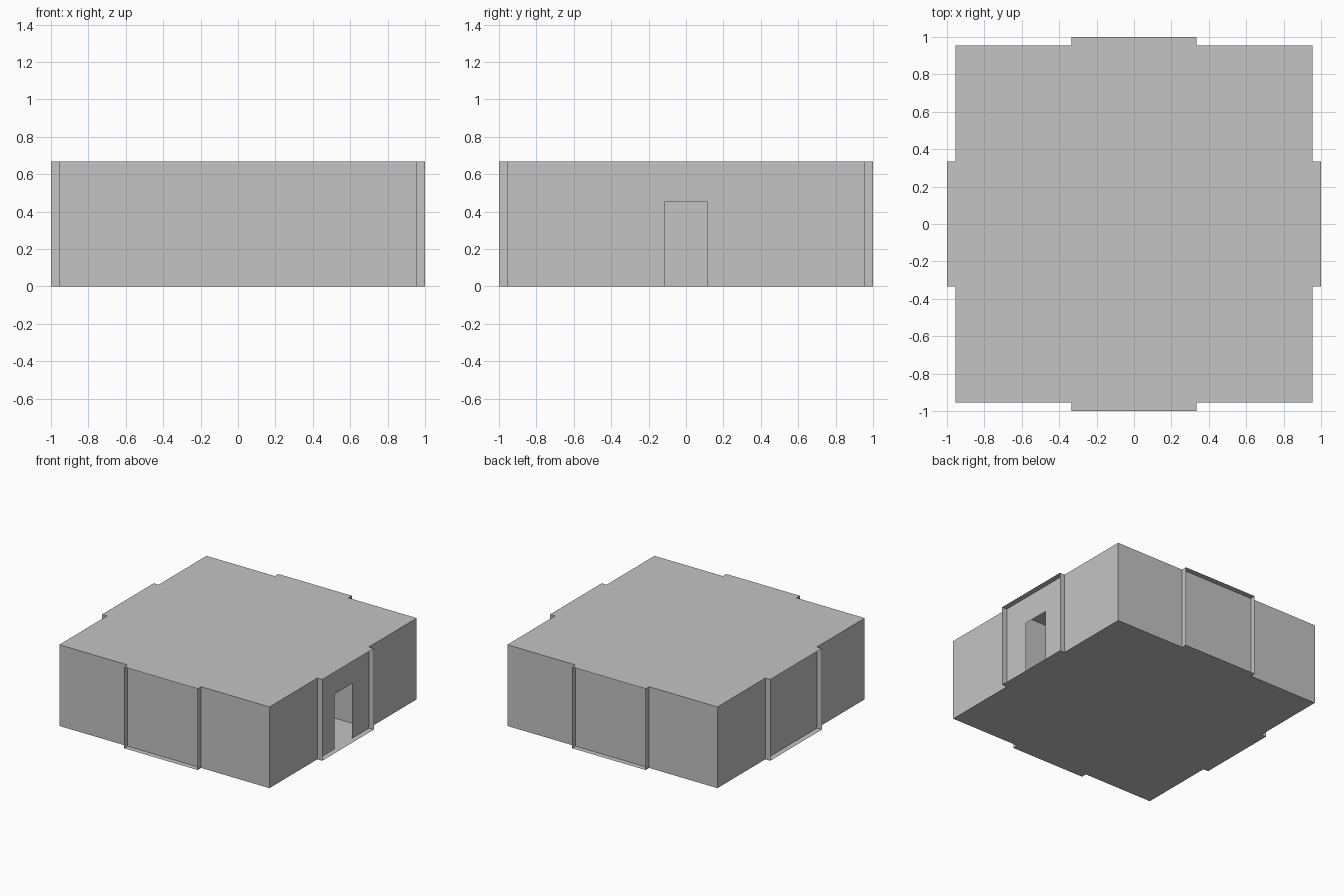
import bpy
from math import pi
from mathutils import Matrix

cube = bpy.data.objects.get("Cube")
if cube:
    bpy.data.objects.remove(cube, do_unlink=True)

HALF = 1.0        # reach of the corridor ends
WALL = 0.955      # outer wall faces
PASSAGE = 0.334   # half width of the corridors
HEIGHT = 0.667
DOOR_W, DOOR_H = 0.115, 0.45

grey = bpy.data.materials.new("plain grey")
grey.use_nodes = True
colour = (0.55, 0.55, 0.55, 1)
grey.diffuse_color = colour
grey.node_tree.nodes["Principled BSDF"].inputs["Base Color"].default_value = colour


def add_object(name, verts, faces, turn=0):
    mesh = bpy.data.meshes.new(name)
    mesh.from_pydata(verts, [], faces)
    mesh.transform(Matrix.Rotation(turn * pi / 2, 4, "Z"))
    mesh.materials.append(grey)
    obj = bpy.data.objects.new(name, mesh)
    bpy.context.collection.objects.link(obj)
    return obj


def ribbon(name, path, turn=0):
    """Upright sheet walls following a path in plan."""
    n = len(path)
    verts = [(x, y, z) for z in (0, HEIGHT) for x, y in path]
    faces = [(i, i + 1, n + i + 1, n + i) for i in range(n - 1)]
    add_object(name, verts, faces, turn)


# Floor and roof: square plan with a shallow tab on each side
corner = [(HALF, -PASSAGE), (HALF, PASSAGE), (WALL, PASSAGE), (WALL, WALL), (PASSAGE, WALL)]
plan = []
for turn in range(4):
    for x, y in corner[:4]:
        for _ in range(turn):
            x, y = -y, x
        plan.append((x, y))
    x, y = corner[4]
    for _ in range(turn):
        x, y = -y, x
    plan.append((x, y))
ring = list(range(len(plan)))
add_object("roof", [(x, y, HEIGHT) for x, y in plan], [ring])
add_object("floor", [(x, y, 0) for x, y in plan], [ring[::-1]])

sides = ["right", "back", "left", "front"]
for turn, side in enumerate(sides):
    # Outer corner walls and the crossing corridor walls behind them
    ribbon(f"outer_wall_{side}", [(WALL, PASSAGE), (WALL, WALL), (PASSAGE, WALL)], turn)
    ribbon(f"corridor_wall_{side}",
           [(PASSAGE, HALF), (PASSAGE, PASSAGE), (HALF, PASSAGE)], turn)
    # Recessed panel closing each corridor end
    if side != "right":
        ribbon(f"end_panel_{side}", [(WALL, -PASSAGE), (WALL, PASSAGE)], turn)

# End panel with the doorway
outline = [(-PASSAGE, 0), (-DOOR_W, 0), (-DOOR_W, DOOR_H), (DOOR_W, DOOR_H),
           (DOOR_W, 0), (PASSAGE, 0), (PASSAGE, HEIGHT), (-PASSAGE, HEIGHT)]
add_object("doorway_panel", [(WALL, y, z) for y, z in outline],
           [(0, 1, 2, 7), (2, 3, 6, 7), (3, 4, 5, 6)])
